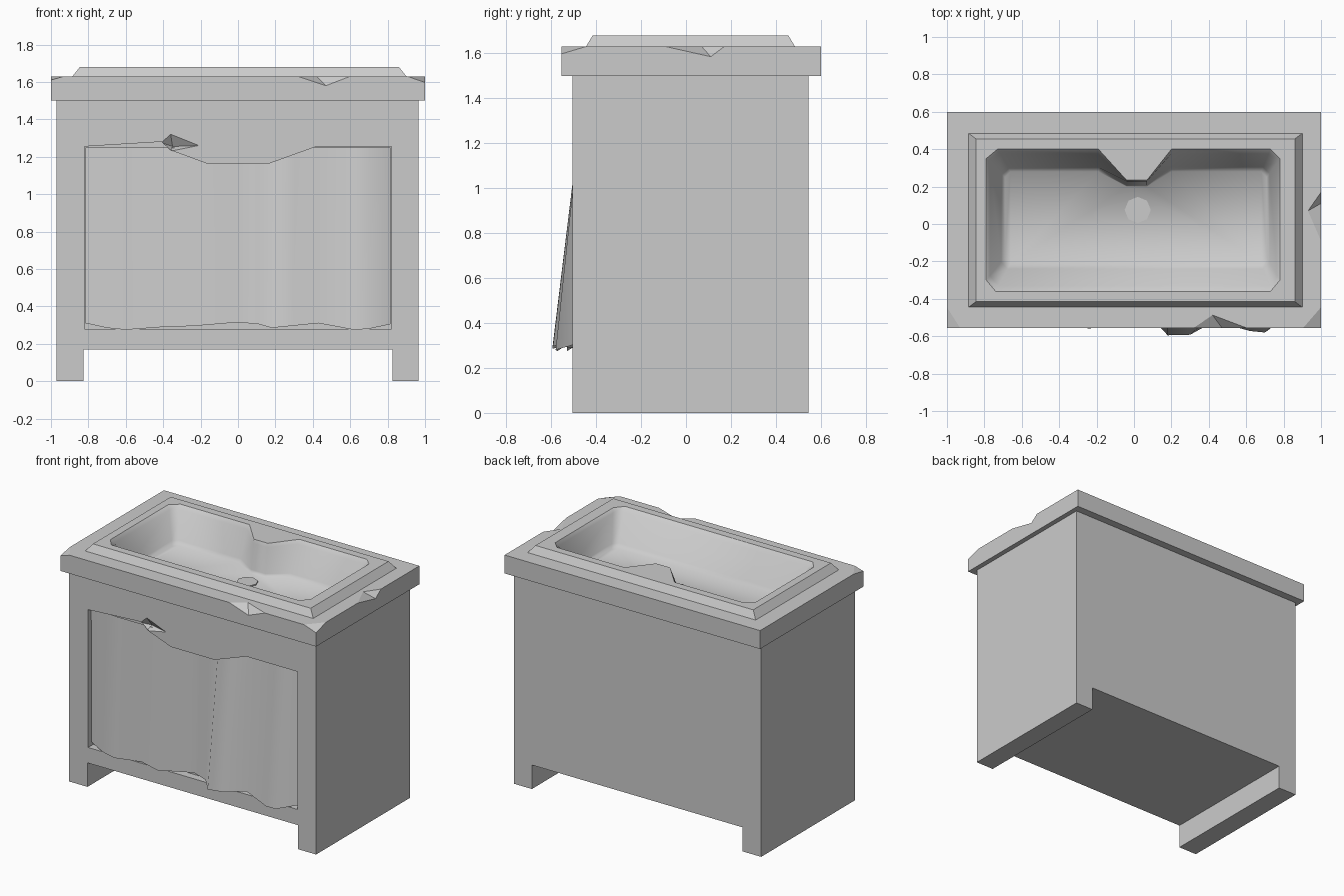
import bpy
import bmesh
from mathutils import Vector

if "Cube" in bpy.data.objects:
    bpy.data.objects.remove(bpy.data.objects["Cube"])

grey = bpy.data.materials.new("plain grey")
grey.use_nodes = True
grey.diffuse_color = (0.6, 0.6, 0.6, 1)
grey.node_tree.nodes["Principled BSDF"].inputs["Base Color"].default_value = (0.6, 0.6, 0.6, 1)


def finish(name, bm, recalc=True):
    if recalc:
        bmesh.ops.recalc_face_normals(bm, faces=bm.faces)
    mesh = bpy.data.meshes.new(name)
    bm.to_mesh(mesh)
    bm.free()
    mesh.materials.append(grey)
    obj = bpy.data.objects.new(name, mesh)
    bpy.context.collection.objects.link(obj)
    return obj


def box(name, low, high):
    bm = bmesh.new()
    bmesh.ops.create_cube(bm, size=1)
    for v in bm.verts:
        v.co = [(a + b) / 2 + c * (b - a) for a, b, c in zip(low, high, v.co)]
    return finish(name, bm)


def hull(points):
    bm = bmesh.new()
    for p in points:
        bm.verts.new(p)
    bmesh.ops.convex_hull(bm, input=bm.verts)
    return finish("chip_cutter", bm)


def cut(obj, cutter):
    cutter.hide_render = True
    mod = obj.modifiers.new("cut", "BOOLEAN")
    mod.operation = "DIFFERENCE"
    mod.solver = "EXACT"
    mod.object = cutter
    bpy.context.view_layer.objects.active = obj
    bpy.ops.object.modifier_apply(modifier=mod.name)
    bpy.data.objects.remove(cutter)


def ring(bm, points):
    return [bm.verts.new(p) for p in points]


def bridge(bm, a, b):
    n = len(a)
    return [bm.faces.new((a[i], a[(i + 1) % n], b[(i + 1) % n], b[i])) for i in range(n)]


def fill(bm, *loops):
    edges = []
    for loop in loops:
        for a, b in zip(loop, loop[1:] + loop[:1]):
            edges.append(bm.edges.get((a, b)) or bm.edges.new((a, b)))
    out = bmesh.ops.triangle_fill(bm, use_beauty=True, edges=edges)["geom"]
    return [f for f in out if isinstance(f, bmesh.types.BMFace)]


# Cabinet with two runner feet
FRONT = -0.505
cabinet = box("cabinet", (-0.97, FRONT, 0), (0.965, 0.545, 1.5))
cut(cabinet, box("foot_gap", (-0.825, -1, -0.2), (0.825, 1, 0.17)))
cut(cabinet, box("basin_space", (-0.84, -0.42, 1.35), (0.85, 0.46, 1.7)))

# Front recess with a worn upper edge
outline = [(-0.82, 0.28), (0.82, 0.28), (0.82, 1.255), (0.42, 1.255), (0.17, 1.165),
           (-0.17, 1.165), (-0.36, 1.235), (-0.41, 1.28), (-0.82, 1.255)]
bm = bmesh.new()
outer = ring(bm, [(x, FRONT - 0.1, z) for x, z in outline])
inner = ring(bm, [(x, -0.45, z) for x, z in outline])
bridge(bm, outer, inner)
fill(bm, outer)
fill(bm, inner)
cut(cabinet, finish("recess_cutter", bm))
split = [(-0.41, 1.275), (-0.36, 1.32), (-0.21, 1.26), (-0.36, 1.23)]
cut(cabinet, hull([(x, FRONT, z) for x, z in split]
                  + [(-0.35, -0.46, 1.255), (-0.34, FRONT - 0.05, 1.27)]))

# Worktop slab with chipped edges
TOP = 1.63
worktop = box("worktop", (-1, -0.555, 1.5), (1, 0.6, TOP))
cut(worktop, box("basin_hole", (-0.84, -0.42, 1.4), (0.85, 0.46, 1.8)))
chips = [
    ((0.32, -0.555, TOP), (0.6, -0.555, TOP), (0.47, -0.555, 1.58), (0.42, -0.487, TOP), (0, -0.05, 0.05)),
    ((1, -0.09, TOP), (1, 0.17, TOP), (1, 0.11, 1.585), (0.93, 0.07, TOP), (0.05, 0, 0.05)),
    ((0.905, -0.555, TOP), (1, -0.445, TOP), (1, -0.555, 1.597), None, (0.1, -0.1, 0.05)),
    ((-0.93, -0.555, TOP), (-1, -0.445, TOP), (-1, -0.555, 1.61), None, (-0.1, -0.1, 0.05)),
]
for a, b, low, apex, out in chips:
    points = [Vector(p) for p in (a, b, low, apex) if p]
    if apex:
        points.append((points[0] + points[1]) / 2 + Vector(out))
    else:
        corner = Vector((low[0], low[1], TOP))
        points += [corner, corner + Vector(out)]
    cut(worktop, hull(points))

# Sink: bevelled rim, soft basin with a bulge at the back
lip = [(-0.79, -0.3), (-0.74, -0.36), (0.73, -0.36), (0.78, -0.3), (0.78, 0.35), (0.73, 0.4),
       (0.2, 0.4), (0.07, 0.235), (-0.04, 0.235), (-0.19, 0.4), (-0.73, 0.4), (-0.79, 0.35)]
floor = [(-0.69, -0.18), (-0.66, -0.21), (0.68, -0.21), (0.71, -0.18), (0.71, 0.25), (0.68, 0.28),
         (0.2, 0.28), (0.07, 0.2), (-0.04, 0.2), (-0.19, 0.28), (-0.66, 0.28), (-0.69, 0.25)]


def rectangle(x0, x1, y0, y1, z):
    return [(x0, y0, z), (x1, y0, z), (x1, y1, z), (x0, y1, z)]


bm = bmesh.new()
base = ring(bm, rectangle(-0.885, 0.9, -0.445, 0.485, TOP))
crest = ring(bm, rectangle(-0.845, 0.86, -0.415, 0.455, 1.68))
bridge(bm, base, crest)
loops = []
for t, z in [(0, 1.68), (0.2, 1.655), (0.8, 1.475), (1, 1.45)]:
    loops.append(ring(bm, [(a[0] + (b[0] - a[0]) * t, a[1] + (b[1] - a[1]) * t, z)
                           for a, b in zip(lip, floor)]))
soft = []
for a, b in zip(loops, loops[1:]):
    soft += bridge(bm, a, b)
fill(bm, crest, loops[0])
soft += fill(bm, loops[-1])
for f in soft:
    f.smooth = True
bmesh.ops.recalc_face_normals(bm, faces=bm.faces)
if sum(f.normal.z for f in soft) < 0:
    bmesh.ops.reverse_faces(bm, faces=bm.faces)
finish("sink", bm, recalc=False)

# Drain disc
bm = bmesh.new()
bmesh.ops.create_cone(bm, cap_ends=True, segments=8, radius1=0.07, radius2=0.07, depth=0.012)
bmesh.ops.translate(bm, verts=bm.verts, vec=(0.02, 0.075, 1.452))
finish("drain", bm)

# Curtain: straight top edge flaring into folds at the hem (x, y, z)
hem = [(-0.815, -0.475, 0.31), (-0.7, -0.515, 0.285), (-0.6, -0.53, 0.275), (-0.4, -0.505, 0.29),
       (-0.24, -0.56, 0.295), (0, -0.49, 0.315), (0.11, -0.52, 0.305), (0.18, -0.595, 0.285),
       (0.3, -0.592, 0.297), (0.43, -0.52, 0.31), (0.62, -0.572, 0.275), (0.7, -0.58, 0.28),
       (0.815, -0.495, 0.305)]
bm = bmesh.new()
bottom = ring(bm, hem)
top = ring(bm, [(x, -0.477, 1.25) for x, y, z in hem])
for i in range(len(hem) - 1):
    f = bm.faces.new((bottom[i], bottom[i + 1], top[i + 1], top[i]))
    f.smooth = True
finish("curtain", bm, recalc=False)
